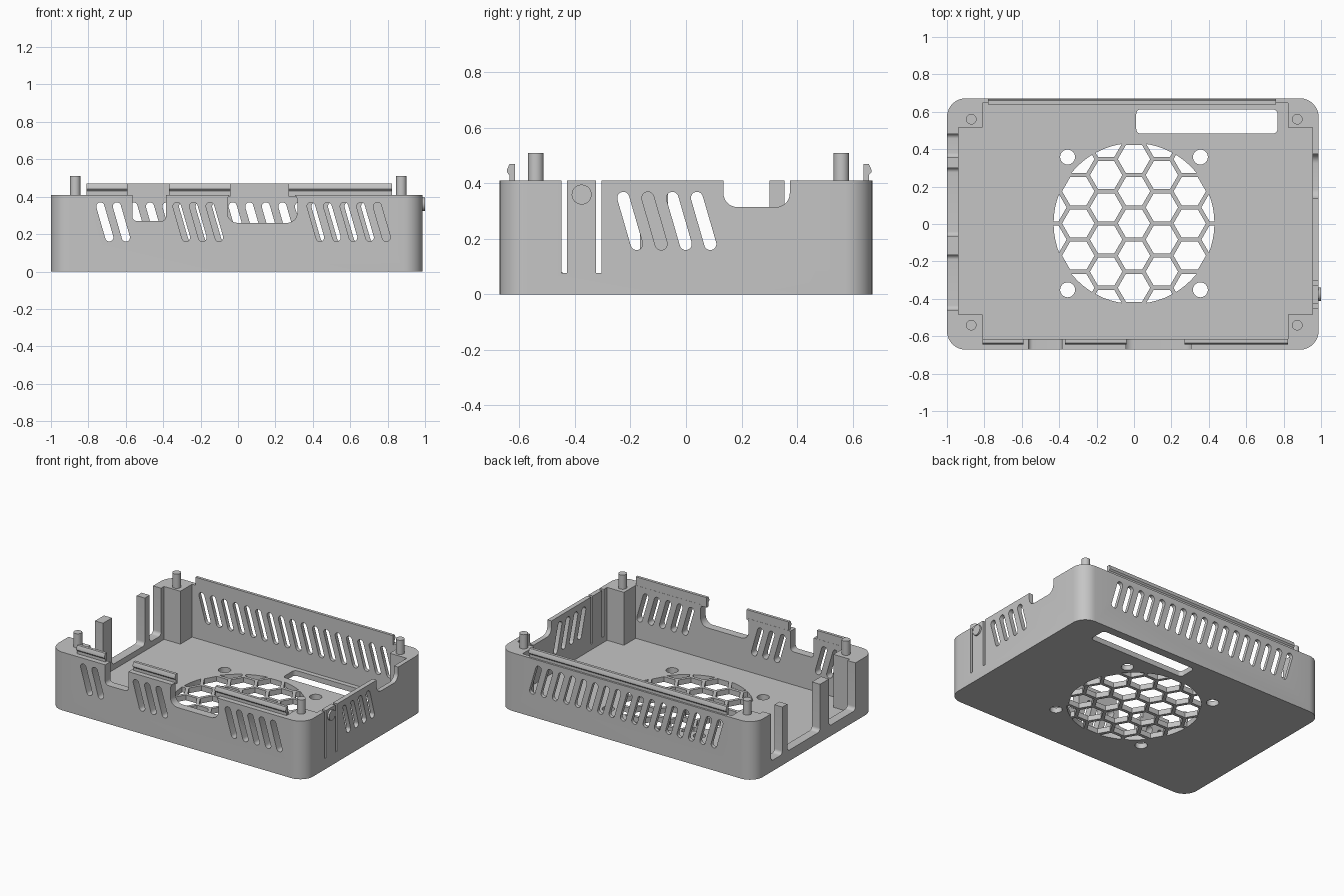
import bpy
import bmesh
import math
from mathutils import Vector

if "Cube" in bpy.data.objects:
    bpy.data.objects.remove(bpy.data.objects["Cube"])

FLOOR, SILL, TOP = 0.037, 0.077, 0.41
LEFT, RIGHT, FRONT, BACK = -1.0, 0.987, -0.672, 0.672

grey = bpy.data.materials.new("matte grey plastic")
grey.use_nodes = True
colour = (0.56, 0.56, 0.56, 1)
grey.diffuse_color = colour
grey.node_tree.nodes["Principled BSDF"].inputs["Base Color"].default_value = colour


# Profiles
def arc(cx, cy, r, start, end, steps=8):
    return [(cx + r * math.cos(math.radians(start + (end - start) * i / steps)),
             cy + r * math.sin(math.radians(start + (end - start) * i / steps)))
            for i in range(steps + 1)]


def box(x0, x1, y0, y1):
    return [(x0, y0), (x1, y0), (x1, y1), (x0, y1)]


def rounded(x0, x1, y0, y1, r):
    return (arc(x1 - r, y1 - r, r, 0, 90) + arc(x0 + r, y1 - r, r, 90, 180)
            + arc(x0 + r, y0 + r, r, 180, 270) + arc(x1 - r, y0 + r, r, 270, 360))


def polygon(cx, cy, r, sides):
    return arc(cx, cy, r, 0, 360, sides)[:-1]


def slanted_slot(start):
    r, lean = 0.022, 0.048
    return (arc(start + r, 0.37 - r, r, 10, 190)
            + arc(start + r + lean, 0.16 + r, r, 190, 370))


def slots(start, count):
    return [slanted_slot(start + i * 0.0885) for i in range(count)]


# Solids
def make(name, profiles, axis, lo, hi):
    """Extrude each flat profile along an axis into one object."""
    place = {"x": lambda u, v, d: (d, u, v),
             "y": lambda u, v, d: (u, d, v),
             "z": lambda u, v, d: (u, v, d)}[axis]
    bm = bmesh.new()
    for pts in profiles:
        face = bm.faces.new([bm.verts.new(place(u, v, lo)) for u, v in pts])
        grown = bmesh.ops.extrude_face_region(bm, geom=[face])["geom"]
        move = Vector(place(0, 0, hi - lo))
        bmesh.ops.translate(bm, vec=move,
                            verts=[g for g in grown if isinstance(g, bmesh.types.BMVert)])
    bmesh.ops.recalc_face_normals(bm, faces=bm.faces)
    mesh = bpy.data.meshes.new(name)
    bm.to_mesh(mesh)
    bm.free()
    mesh.materials.append(grey)
    obj = bpy.data.objects.new(name, mesh)
    bpy.context.collection.objects.link(obj)
    return obj


def cut(target, profiles, axis, lo, hi):
    """Subtract extruded profiles from the target and discard the cutter."""
    cutter = make("cutter", profiles, axis, lo, hi)
    cutter.hide_render = True
    mod = target.modifiers.new("cut", "BOOLEAN")
    mod.operation = "DIFFERENCE"
    mod.solver = "EXACT"
    mod.object = cutter
    graph = bpy.context.evaluated_depsgraph_get()
    graph.update()
    target_mesh = bpy.data.meshes.new_from_object(target.evaluated_get(graph))
    target.modifiers.clear()
    target.data = target_mesh
    bpy.data.objects.remove(cutter)


# Tray with a cross-shaped pocket that leaves four corner blocks
tray = make("tray", [rounded(LEFT, RIGHT, FRONT, BACK, 0.1)], "z", 0, TOP)
cut(tray, [[(-0.81, -0.615), (0.823, -0.615), (0.823, -0.485), (0.955, -0.485),
            (0.955, 0.515), (0.823, 0.515), (0.823, 0.646), (-0.81, 0.646),
            (-0.81, 0.515), (-0.937, 0.515), (-0.937, -0.485), (-0.81, -0.485)]],
    "z", FLOOR, 0.6)

# Floor openings: fan, screw holes, long window
fan_y = 0.003
floor_holes = [polygon(0, fan_y, 0.43, 64), rounded(0.012, 0.767, 0.483, 0.613, 0.025)]
floor_holes += [polygon(sx * 0.355, fan_y + sy * 0.355, 0.04, 24)
                for sx in (-1, 1) for sy in (-1, 1)]
cut(tray, floor_holes, "z", -0.1, 0.2)

# Front wall: vents and two connector notches
cut(tray, slots(-0.758, 2) + slots(-0.348, 3) + slots(0.369, 5)
    + [rounded(-0.565, -0.385, 0.27, 0.6, 0.025),
       rounded(-0.057, 0.317, 0.26, 0.43, 0.055)], "y", -0.8, -0.55)

# Back wall: long row of vents
cut(tray, slots(-0.758, 17), "y", 0.6, 0.8)

# Right wall: vents, flexible button slits and a notch
cut(tray, slots(-0.248, 4)
    + [box(-0.448, -0.428, SILL, 0.6), box(-0.325, -0.305, SILL, 0.6),
       rounded(0.135, 0.374, 0.315, 0.6, 0.05)], "x", 0.9, 1.1)

# Left wall: three tall port openings with rounded sills, separated by posts
cut(tray, [rounded(y0, y1, SILL, 0.6, 0.025) for y0, y1 in
           ((-0.46, -0.165), (-0.065, 0.30), (0.355, 0.482))], "x", -1.1, -0.9)

# Honeycomb fan grille
grille = make("fan_grille", [polygon(0, fan_y, 0.432, 64)], "z", 0, FLOOR)
pitch, strut = 0.172, 0.022
cells = []
for col in range(-3, 4):
    for row in range(-4, 4):
        cx = col * pitch * math.sqrt(3) / 2
        cy = (row + 0.5 * (col % 2)) * pitch
        if math.hypot(cx, cy) < 0.53:
            cells.append(polygon(cx, cy + fan_y, (pitch - strut) / math.sqrt(3), 6))
cut(grille, cells, "z", -0.1, 0.2)

# Corner alignment pins
pins = make("corner_pins", [polygon(x, y, 0.028, 32)
                            for x in (-0.87, 0.873) for y in (-0.541, 0.56)],
            "z", 0.4, 0.51)


# Snap-fit lips with a slim outward ridge
def lip(name, inner, side, x0, x1):
    shape = [(0, 0.40), (0.02, 0.40), (0.02, 0.43), (0.029, 0.44),
             (0.029, 0.45), (0.02, 0.47), (0, 0.47)]
    return make(name, [[(inner + side * d, z) for d, z in shape]], "x", x0, x1)


parts = [tray, grille, pins, lip("back_lip", 0.639, 1, -0.78, 0.76)]
for i, (x0, x1) in enumerate(((-0.81, -0.59), (-0.37, -0.04), (0.27, 0.823))):
    parts.append(lip("front_lip_%d" % (i + 1), -0.616, -1, x0, x1))

# Push button on the right wall
parts.append(make("push_button", [polygon(-0.376, 0.36, 0.036, 32)], "x", 0.97, 1.0))

# Smooth the curved faces, keep hard edges crisp
bpy.ops.object.select_all(action="DESELECT")
for obj in parts:
    obj.select_set(True)
bpy.context.view_layer.objects.active = tray
bpy.ops.object.shade_smooth_by_angle(angle=math.radians(30))
